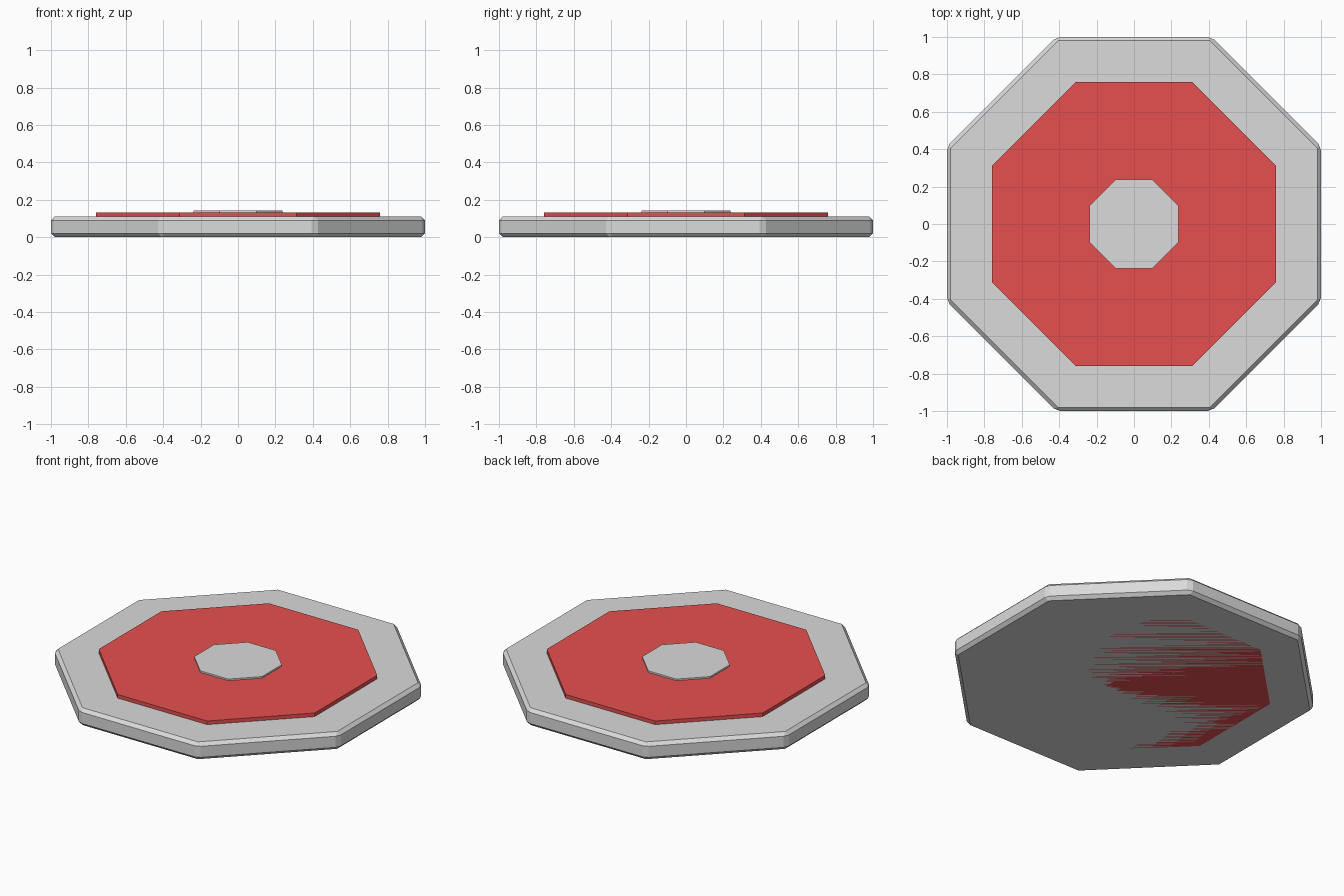
import bpy
import math

if "Cube" in bpy.data.objects:
    bpy.data.objects.remove(bpy.data.objects["Cube"])


def material(name, color):
    m = bpy.data.materials.new(name)
    m.diffuse_color = (*color, 1.0)
    m.use_nodes = True
    m.node_tree.nodes["Principled BSDF"].inputs["Base Color"].default_value = m.diffuse_color
    return m


def octagon_plate(name, apothem, height, mat, bevel=0.0):
    """Octagonal plate standing on z = 0 with flat sides facing the axes."""
    bpy.ops.mesh.primitive_cylinder_add(
        vertices=8, radius=apothem / math.cos(math.pi / 8), depth=height,
        location=(0, 0, height / 2), rotation=(0, 0, math.pi / 8))
    ob = bpy.context.object
    ob.name = name
    bpy.ops.object.transform_apply(location=True, rotation=True, scale=True)
    for v in ob.data.vertices:  # keep every underside exactly level
        v.co.z = height if v.co.z > height / 2 else 0.0
    ob.data.materials.append(mat)
    if bevel:
        b = ob.modifiers.new("edge_chamfer", 'BEVEL')
        b.width = bevel
        b.segments = 1
        b.limit_method = 'ANGLE'
        b.angle_limit = math.radians(30)
    return ob


grey = material("light_grey", (0.705, 0.705, 0.705))
red = material("soft_red", (0.79, 0.08, 0.08))

# Chamfered base slab
octagon_plate("base_slab", 1.0, 0.11, grey, bevel=0.02)
# Red panel running through the slab, flush with its underside
octagon_plate("red_panel", 0.758, 0.133, red)
# Small central cap, also full depth
octagon_plate("centre_cap", 0.238, 0.143, grey)
